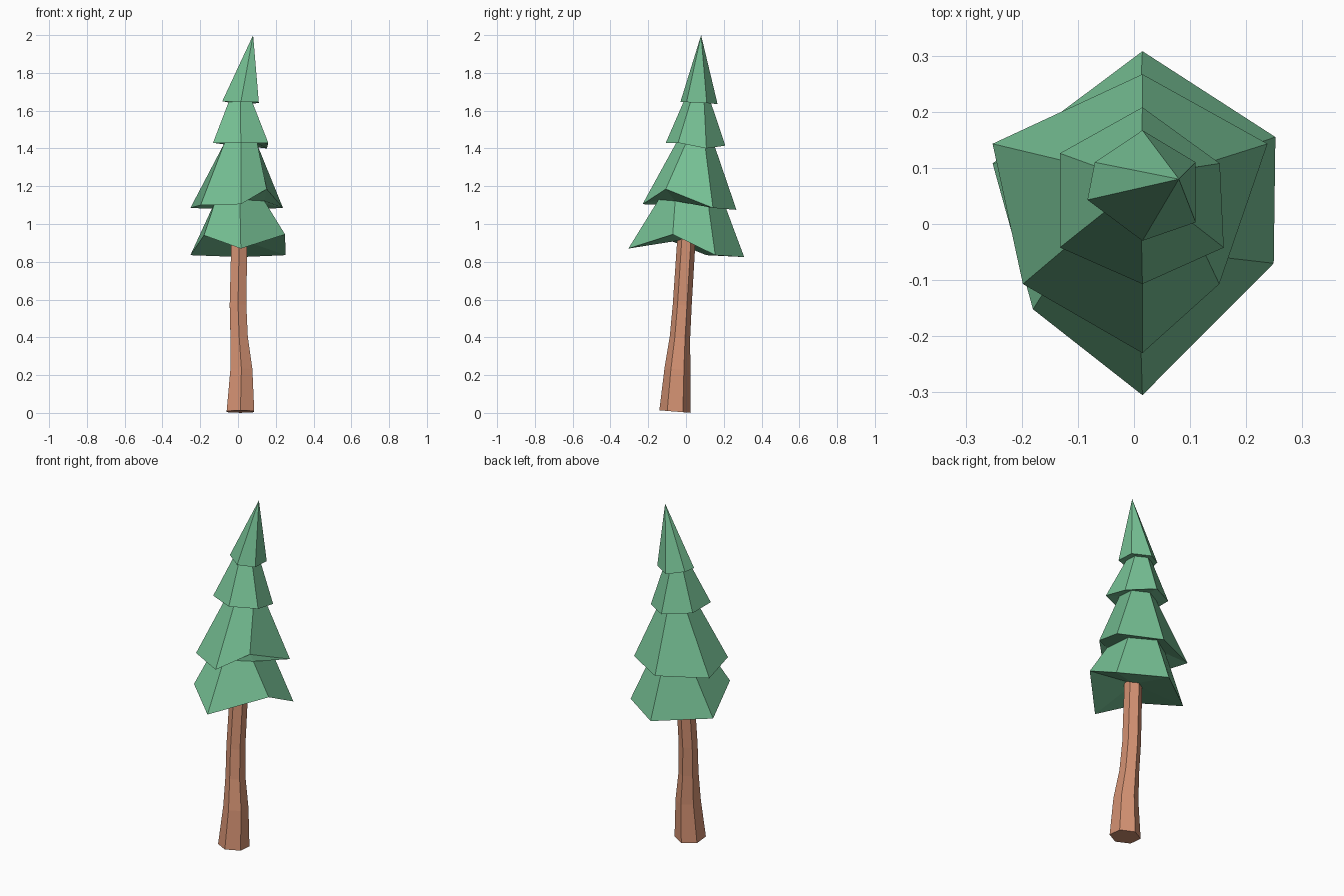
import bpy, bmesh, math


def material(name, rgb):
    m = bpy.data.materials.new(name)
    m.diffuse_color = (*rgb, 1)
    return m


def hexagon(cx, cy, rx, ry, z, tilt=0.0):
    """Six points, starting at the front and going round by the right."""
    pts = []
    for i in range(6):
        a = math.radians(-90 + 60 * i)
        x, y = rx * math.cos(a), ry * math.sin(a)
        pts.append((cx + x, cy + y, z - tilt * y))
    return pts


def loft(name, rings, mat, bottom=None, apex=None):
    """Skin a stack of six-point rings; ends are a flat cap or a fan to a point."""
    bm = bmesh.new()
    loops = [[bm.verts.new(p) for p in r] for r in rings]
    for a, b in zip(loops, loops[1:]):
        for i in range(6):
            j = (i + 1) % 6
            bm.faces.new((a[i], a[j], b[j], b[i]))
    for loop, tip in ((loops[0], bottom), (loops[-1], apex)):
        if tip is None:
            bm.faces.new(loop)
        else:
            v = bm.verts.new(tip)
            for i in range(6):
                bm.faces.new((loop[i], loop[(i + 1) % 6], v))
    bmesh.ops.recalc_face_normals(bm, faces=bm.faces)
    me = bpy.data.meshes.new(name)
    bm.to_mesh(me)
    bm.free()
    me.materials.append(mat)
    ob = bpy.data.objects.new(name, me)
    bpy.context.collection.objects.link(ob)
    return ob


green = material("needle green", (0.181, 0.527, 0.296))
brown = material("bark brown", (0.658, 0.287, 0.171))

# Trunk: z, centre x, half width, front y, back y
trunk = [(0.007, 0.013, 0.073, -0.141, 0.025),
         (0.23, 0.018, 0.058, -0.114, 0.023),
         (0.40, 0.006, 0.046, -0.086, 0.022),
         (0.57, 0.000, 0.044, -0.070, 0.030),
         (0.98, 0.008, 0.042, -0.042, 0.054)]
loft("trunk", [hexagon(cx, (f + b) / 2, w / 0.866, (b - f) / 2, z, 0.08)
               for z, cx, w, f, b in trunk], brown)

# Uneven tier rims: front, right front, right back, back, left back, left front
rim_1 = [(0.015, -0.305, 0.87), (0.249, -0.07, 0.945), (0.252, 0.155, 0.835),
         (0.015, 0.308, 0.825), (-0.252, 0.108, 0.835), (-0.18, -0.152, 0.94)]
rim_2 = [(0.015, -0.23, 1.105), (0.152, -0.107, 1.185), (0.238, 0.143, 1.085),
         (0.015, 0.267, 1.075), (-0.252, 0.143, 1.085), (-0.198, -0.107, 1.10)]
rim_3 = [(0.015, -0.107, 1.43), (0.16, -0.042, 1.43), (0.153, 0.108, 1.40),
         (0.015, 0.208, 1.415), (-0.132, 0.126, 1.43), (-0.132, -0.042, 1.43)]
rim_4 = [(0.015, -0.03, 1.645), (0.11, 0.003, 1.645), (0.11, 0.11, 1.64),
         (0.015, 0.167, 1.635), (-0.07, 0.11, 1.65), (-0.083, 0.043, 1.65)]

# Narrow necks between the tiers
neck_1 = hexagon(0.010, 0.03, 0.150, 0.175, 1.115, 0.08)
neck_2 = hexagon(0.015, 0.05, 0.100, 0.100, 1.425, 0.08)
neck_3 = hexagon(0.013, 0.06, 0.072, 0.072, 1.645, 0.05)

loft("foliage", [rim_1, neck_1, rim_2, neck_2, rim_3, neck_3, rim_4], green,
     bottom=(0.01, 0.01, 0.92), apex=(0.08, 0.08, 2.0))
